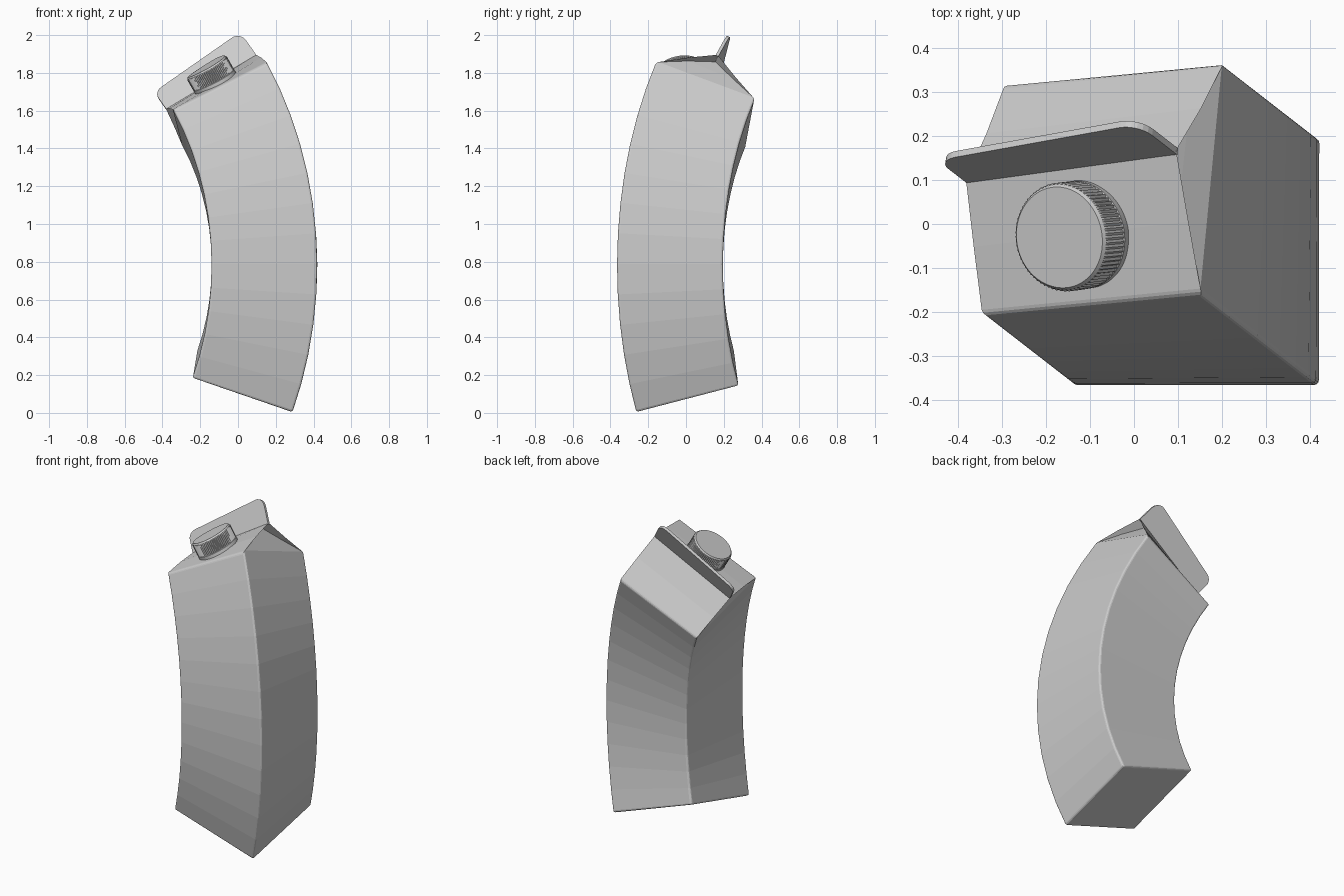
import bpy, bmesh
from math import sin, cos, pi, atan2, radians
from mathutils import Matrix, Vector

if "Cube" in bpy.data.objects:
    bpy.data.objects.remove(bpy.data.objects["Cube"])

HALF = 0.28                       # half width of the carton
BEND_R = 1.5                      # bend radius of the centre line
BEND_DIR = Vector((-0.79, 0.613, 0)).normalized()
ORIGIN = Vector((0.14, -0.085, 0.78))
BOTTOM, TOP = -0.636, 0.908       # heights along the centre line
RIDGE = TOP + 0.15
FIN_TOP = RIDGE + 0.138

grey = bpy.data.materials.new("plain_grey")
grey.use_nodes = True
grey.diffuse_color = (0.6, 0.6, 0.6, 1)
grey.node_tree.nodes["Principled BSDF"].inputs["Base Color"].default_value = (0.6, 0.6, 0.6, 1)


def bend(p):
    """Curl a point of the straight carton along a circular arc."""
    s, t = p.dot(BEND_DIR), p.z / BEND_R
    r = BEND_R - s
    out = p + BEND_DIR * (r * (1 - cos(t)))
    out.z = r * sin(t)
    return out + ORIGIN


def finish(bm, name):
    bmesh.ops.recalc_face_normals(bm, faces=bm.faces)
    for v in bm.verts:
        v.co = bend(v.co)
    mesh = bpy.data.meshes.new(name)
    bm.to_mesh(mesh)
    bm.free()
    mesh.materials.append(grey)
    obj = bpy.data.objects.new(name, mesh)
    bpy.context.collection.objects.link(obj)
    return obj


# Carton body with gable roof and folded-in gable ends
bm = bmesh.new()
signs = [(-1, -1), (1, -1), (1, 1), (-1, 1)]
low = [bm.verts.new((x * HALF, y * HALF, BOTTOM)) for x, y in signs]
top = [bm.verts.new((x * HALF, y * HALF, TOP)) for x, y in signs]
ridge = [bm.verts.new((x * HALF, 0, RIDGE)) for x in (-1, 1)]
fold = [bm.verts.new((x * 0.22, 0, RIDGE - 0.008)) for x in (-1, 1)]
bm.faces.new(low)
for i in range(4):
    j = (i + 1) % 4
    bm.faces.new((low[i], low[j], top[j], top[i]))
bm.faces.new((top[0], top[1], ridge[1], ridge[0]))
bm.faces.new((top[2], top[3], ridge[0], ridge[1]))
for side, (a, b) in enumerate(((0, 3), (1, 2))):
    bm.faces.new((top[a], top[b], fold[side]))
    bm.faces.new((top[a], fold[side], ridge[side]))
    bm.faces.new((top[b], fold[side], ridge[side]))
bmesh.ops.recalc_face_normals(bm, faces=bm.faces)

# Soft edges on the body, then slices so it can curl
soft = [e for e in bm.edges if any(v in low for v in e.verts)]
soft += [e for e in bm.edges if all(v in top for v in e.verts)
         and abs(e.verts[0].co.x - e.verts[1].co.x) > HALF]
bmesh.ops.bevel(bm, geom=soft, offset=0.012, segments=3, profile=0.5, affect='EDGES')
SLICES = 12
levels = [BOTTOM + (TOP - BOTTOM) * i / SLICES for i in range(1, SLICES)]
for z in levels + [(TOP + RIDGE) / 2]:
    bmesh.ops.bisect_plane(bm, geom=bm.verts[:] + bm.edges[:] + bm.faces[:],
                           plane_co=(0, 0, z), plane_no=(0, 0, 1))
finish(bm, "carton_body")

# Sealed fin standing on the ridge, with rounded upper corners
bm = bmesh.new()
RADIUS = 0.05
outline = [(-HALF, RIDGE - 0.006), (HALF, RIDGE - 0.006)]
for side, start in ((1, 0), (-1, pi / 2)):
    for k in range(7):
        a = start + k * pi / 12
        outline.append((side * (HALF - RADIUS) + RADIUS * cos(a),
                        FIN_TOP - RADIUS + RADIUS * sin(a)))
face = bm.faces.new([bm.verts.new((x, -0.008, z)) for x, z in outline])
new = bmesh.ops.extrude_face_region(bm, geom=[face])["geom"]
bmesh.ops.translate(bm, verts=[g for g in new if isinstance(g, bmesh.types.BMVert)],
                    vec=(0, 0.016, 0))
finish(bm, "top_fin")

# Ribbed screw cap on the front roof slope
bm = bmesh.new()
N = 144
rings = []
for radius, height, rib in ((0.122, -0.01, 0), (0.122, 0.018, 0), (0.118, 0.02, 0.004),
                            (0.118, 0.085, 0.004), (0.118, 0.09, 0), (0.113, 0.096, 0)):
    rings.append([bm.verts.new(((radius + rib * (i % 2)) * cos(2 * pi * i / N),
                                (radius + rib * (i % 2)) * sin(2 * pi * i / N), height))
                  for i in range(N)])
for lower, upper in zip(rings, rings[1:]):
    for i in range(N):
        j = (i + 1) % N
        bm.faces.new((lower[i], lower[j], upper[j], upper[i]))
bm.faces.new(rings[0])
bm.faces.new(rings[-1])
slope = atan2(RIDGE - TOP, HALF)
place = Matrix.Translation((0, -HALF / 2, (TOP + RIDGE) / 2)) @ Matrix.Rotation(slope, 4, 'X')
bmesh.ops.transform(bm, matrix=place, verts=bm.verts)
finish(bm, "screw_cap")
